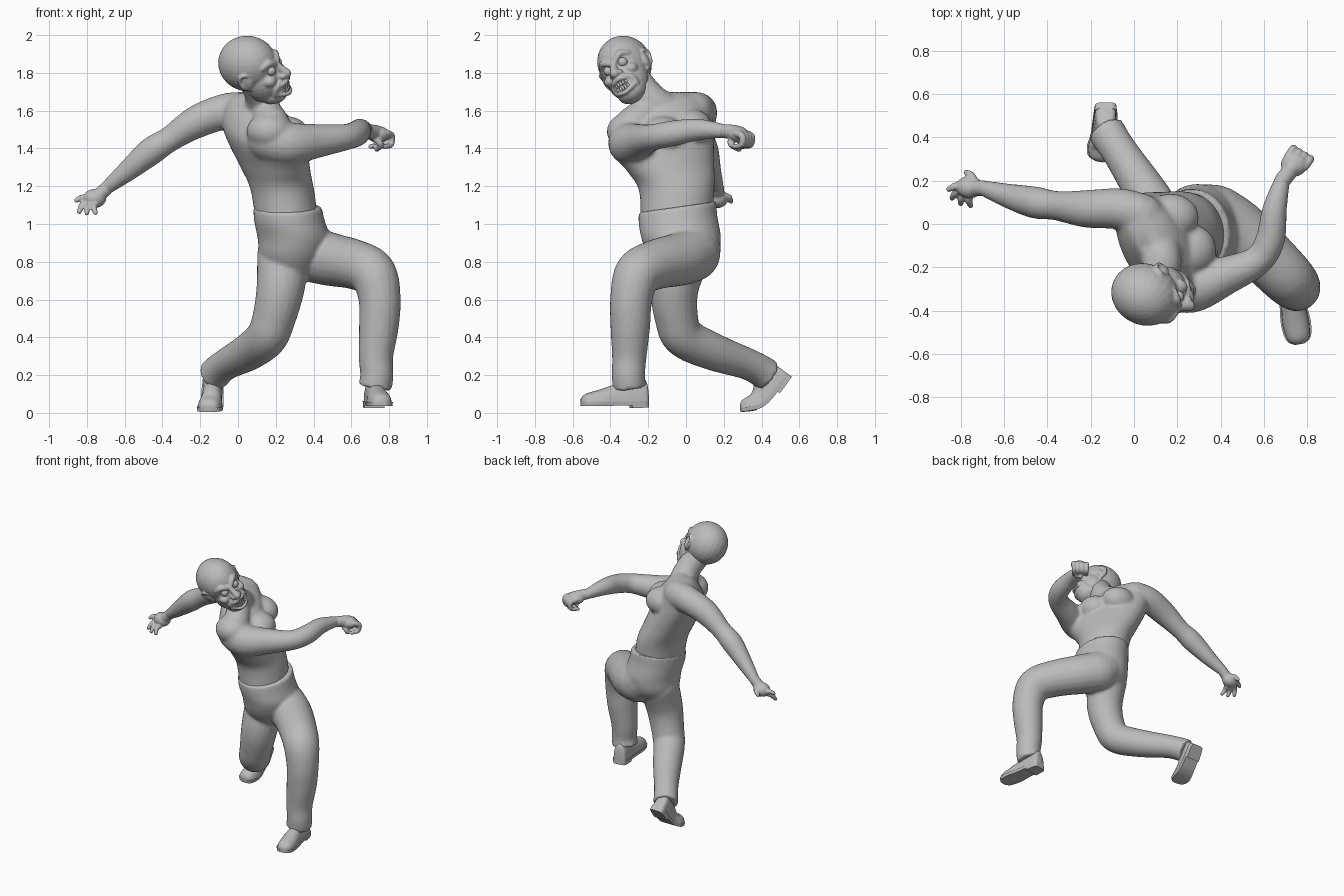
import bpy, bmesh, math
from mathutils import Vector, Matrix

if "Cube" in bpy.data.objects:
    bpy.data.objects.remove(bpy.data.objects["Cube"])

grey = bpy.data.materials.new("plain grey")
grey.use_nodes = True
grey.diffuse_color = (0.5, 0.5, 0.5, 1)
grey.node_tree.nodes["Principled BSDF"].inputs["Base Color"].default_value = (0.5, 0.5, 0.5, 1)


def spline(keys, steps=6):
    """Catmull-Rom through tuples of numbers."""
    k = [keys[0]] + list(keys) + [keys[-1]]
    out = []
    for i in range(1, len(k) - 2):
        for s in range(steps):
            t = s / steps
            out.append([0.5 * (2 * b + (c - a) * t + (2 * a - 5 * b + 4 * c - d) * t * t
                               + (3 * b - a - 3 * c + d) * t ** 3)
                        for a, b, c, d in zip(*k[i - 1:i + 3])])
    return out + [list(keys[-1])]


def skin_rings(bm, rings):
    """Bridge rings of points and cap both ends."""
    loops = [[bm.verts.new(p) for p in r] for r in rings]
    n = len(loops[0])
    for a, b in zip(loops, loops[1:]):
        for i in range(n):
            bm.faces.new((a[i], a[(i + 1) % n], b[(i + 1) % n], b[i]))
    bm.faces.new(loops[0][::-1])
    bm.faces.new(loops[-1])


def ball(bm, pos, size, frame=Matrix()):
    size = size if isinstance(size, tuple) else (size,) * 3
    bmesh.ops.create_uvsphere(bm, u_segments=24, v_segments=16, radius=1,
                              matrix=frame @ Matrix.Translation(pos) @ Matrix.Diagonal((*size, 1)))


def tube(bm, keys, sides=20, frame=Matrix(), round_end=True):
    """Limb through (x, y, z, radius) keys; the far end is round or cut flat."""
    pts = spline(keys)
    rings = []
    for i, p in enumerate(pts):
        d = Vector(pts[min(i + 1, len(pts) - 1)][:3]) - Vector(pts[max(i - 1, 0)][:3])
        u = d.orthogonal().normalized() if i == 0 else (u - d * u.dot(d) / d.dot(d)).normalized()
        v = d.normalized().cross(u)
        rings.append([frame @ (Vector(p[:3]) + p[3] * (u * math.cos(a) + v * math.sin(a)))
                      for a in (math.tau * j / sides for j in range(sides))])
    skin_rings(bm, rings)
    for k in (keys[0], keys[-1]) if round_end else keys[:1]:
        ball(bm, k[:3], k[3] * 0.98, frame)


def trunk(bm, keys):
    """Oval loft: x, y, z, long radius, short radius, angle, slope of the ring."""
    rings = []
    for x, y, z, a, b, ang, slope in spline(keys):
        c, s = math.cos(math.radians(ang)), math.sin(math.radians(ang))
        ring = []
        for j in range(40):
            p, q = a * math.cos(math.tau * j / 40), b * math.sin(math.tau * j / 40)
            ring.append(Vector((x + p * c - q * s, y + p * s + q * c, z + slope * p)))
        rings.append(ring)
    skin_rings(bm, rings)


def finish(name, bm, voxel=0, smooth=0):
    bmesh.ops.recalc_face_normals(bm, faces=bm.faces)
    mesh = bpy.data.meshes.new(name)
    bm.to_mesh(mesh)
    bm.free()
    mesh.materials.append(grey)
    ob = bpy.data.objects.new(name, mesh)
    bpy.context.collection.objects.link(ob)
    bpy.ops.object.select_all(action='DESELECT')
    ob.select_set(True)
    bpy.context.view_layer.objects.active = ob
    if voxel:
        m = ob.modifiers.new("fuse", 'REMESH')
        m.mode, m.voxel_size, m.use_smooth_shade = 'VOXEL', voxel, True
        bpy.ops.object.modifier_apply(modifier=m.name)
    if smooth:
        m = ob.modifiers.new("relax", 'SMOOTH')
        m.factor, m.iterations = 0.5, smooth
        bpy.ops.object.modifier_apply(modifier=m.name)
    bpy.ops.object.shade_smooth_by_angle(angle=math.radians(50))


# Upper body: twisted chest, neck and both arms
bm = bmesh.new()
trunk(bm, [(.26, -.05, 1.0, .19, .165, -90, 0), (.235, -.05, 1.18, .2, .168, -85, 0),
           (.195, -.08, 1.3, .24, .175, -65, -.1), (.145, -.12, 1.44, .295, .178, -56, -.25),
           (.12, -.11, 1.55, .27, .15, -56, -.33), (.105, -.09, 1.63, .18, .11, -56, -.33),
           (.1, -.1, 1.67, .09, .07, -56, -.3)])
tube(bm, [(.1, -.08, 1.57, .11), (.13, -.19, 1.66, .09), (.085, -.29, 1.78, .09)])
# Shoulder slopes and chest muscles
tube(bm, [(.14, -.18, 1.62, .075), (.18, -.28, 1.53, .095)])
tube(bm, [(.12, -.12, 1.64, .06), (.02, .06, 1.615, .085)])
ball(bm, (.17, .03, 1.51), (.13, .11, .1))
ball(bm, (.26, -.12, 1.47), (.12, .12, .1))
# Drawn-back arm
tube(bm, [(.04, .04, 1.6, .1), (-.07, .07, 1.595, .095), (-.22, .07, 1.54, .087), (-.36, .085, 1.45, .068),
          (-.46, .1, 1.385, .074), (-.58, .13, 1.285, .057), (-.71, .17, 1.18, .034)])
# Swinging arm
tube(bm, [(.17, -.27, 1.45, .125), (.27, -.295, 1.425, .115), (.42, -.24, 1.44, .09), (.57, -.17, 1.46, .07),
          (.63, -.07, 1.48, .068), (.65, .07, 1.5, .057), (.69, .22, 1.49, .034)])
ball(bm, (.17, -.3, 1.49), (.125, .12, .1))
finish("upper_body", bm, .012, 5)

# Open hand of the drawn-back arm
bm = bmesh.new()
ball(bm, (-.76, .17, 1.135), (.062, .052, .05))
tube(bm, [(-.69, .165, 1.195, .036), (-.75, .165, 1.14, .038)])
for root, tip in (((-.79, .185, 1.135), (-.855, .16, 1.125)), ((-.795, .165, 1.115), (-.84, .12, 1.065)),
                  ((-.78, .145, 1.1), (-.8, .095, 1.058)), ((-.755, .135, 1.1), (-.755, .085, 1.06))):
    mid = (Vector(root) + Vector(tip)) / 2 + Vector((-.008, 0, .008))
    tube(bm, [(*root, .019), (*mid, .017), (*tip, .013)], 10)
tube(bm, [(-.735, .19, 1.15, .022), (-.755, .225, 1.14, .019), (-.775, .238, 1.12, .013)], 10)
finish("open_hand", bm, .006, 2)

# Clenched hand of the swinging arm
bm = bmesh.new()
ball(bm, (.74, .275, 1.475), (.062, .055, .043))
tube(bm, [(.68, .19, 1.493, .036), (.73, .26, 1.485, .04)])
for i in range(4):
    x, y = .81 - .026 * i, .285 + .016 * i
    tube(bm, [(x - .02, y - .02, 1.48, .019), (x + .003, y + .013, 1.465, .019),
              (x, y + .01, 1.42, .016), (x - .03, y - .03, 1.41, .013)], 10)
tube(bm, [(.73, .24, 1.45, .019), (.755, .24, 1.42, .017), (.735, .28, 1.395, .014)], 10)
finish("clenched_hand", bm, .006, 2)

# Head in its own tilted frame: x forward, y left, z up
left = Vector((.33, .8, .5)).normalized()
up = Vector((.88, -.45, -.1)).cross(left).normalized()
fwd = left.cross(up)
head = Matrix((fwd, left, up)).transposed().to_4x4()
head.translation = (.09, -.32, 1.815)
bm = bmesh.new()
ball(bm, (-.035, 0, .038), (.16, .14, .15), head)
ball(bm, (.04, 0, -.05), (.11, .112, .13), head)
ball(bm, (.08, 0, -.13), (.082, .08, .06), head)
ball(bm, (.13, 0, -.085), (.042, .062, .06), head)
# Nose, brows, cheeks and grin folds
tube(bm, [(.12, 0, .05, .018), (.148, 0, .02, .02), (.178, 0, -.012, .025)], 12, head)
for s in (-1, 1):
    ball(bm, (.16, s * .024, -.018), (.02, .016, .015), head)
    tube(bm, [(.124, s * .02, .055, .017), (.108, s * .055, .075, .019), (.08, s * .085, .06, .016)], 12, head)
    ball(bm, (.098, s * .07, -.025), (.04, .034, .03), head)
    tube(bm, [(.152, s * .03, -.04, .012), (.135, s * .062, -.07, .014), (.12, s * .064, -.11, .014)], 12, head)
    # Ear shell with rim and lobe
    ball(bm, (.0, s * .125, -.005), (.03, .018, .045), head)
    tube(bm, [(.02, s * .12, .02, .009), (-.005, s * .142, .045, .01), (-.035, s * .147, .02, .01),
              (-.025, s * .138, -.03, .01), (.005, s * .115, -.055, .01)], 10, head)
# Snarling lips
for z, bow in ((-.055, .012), (-.122, -.012)):
    tube(bm, [(.135, -.06, z - bow, .011), (.168, -.03, z, .012), (.176, 0, z + bow / 2, .012),
              (.168, .03, z, .012), (.135, .06, z - bow, .011)], 10, head)
finish("head", bm, .006, 4)

bm = bmesh.new()
for s in (-1, 1):
    ball(bm, (.112, s * .047, .026), .026, head)
finish("eyes", bm)

bm = bmesh.new()
for z in (-.074, -.102):
    for i in range(-3, 4):
        ball(bm, (.171 - .0025 * i * i, i * .015, z), (.01, .0075, .015), head)
finish("teeth", bm)

# Trousers: pelvis, planted leg and trailing leg with open cuffs
bm = bmesh.new()
trunk(bm, [(.28, -.03, .72, .1, .1, -90, 0), (.285, -.02, .82, .18, .17, -90, 0),
           (.295, -.025, .92, .21, .19, -90, 0), (.272, -.042, 1.02, .208, .187, -90, -.1),
           (.262, -.045, 1.09, .206, .18, -90, -.14)])
ball(bm, (.34, .05, .87), (.14, .135, .14))
tube(bm, [(.37, .035, .845, .15), (.48, -.03, .815, .142), (.62, -.16, .785, .132), (.715, -.255, .735, .125),
          (.75, -.29, .6, .112), (.745, -.295, .45, .105), (.73, -.3, .3, .092), (.735, -.305, .2, .088),
          (.725, -.3, .135, .09)], round_end=False)
tube(bm, [(.24, -.01, .84, .14), (.225, -.06, .66, .128), (.19, -.05, .5, .115), (.15, -.01, .4, .11),
          (.06, .14, .325, .1), (-.05, .31, .265, .085), (-.1, .385, .23, .084),
          (-.128, .43, .2, .088)], round_end=False)
finish("trousers", bm, .012, 4)


def sole_path(points):
    pts = [Vector(p) for p in spline(points, 10)]
    def at(t):
        f = t * (len(pts) - 1)
        i = min(int(f), len(pts) - 2)
        return pts[i].lerp(pts[i + 1], f - i), (pts[min(i + 2, len(pts) - 1)] - pts[max(i - 1, 0)]).normalized()
    return at


def shoe(side, points):
    """Upper, sole and heel swept along the sole line from heel to toe."""
    at = sole_path(points)
    shape = spline([(0, .03, .07), (.06, .046, .115), (.28, .052, .125), (.45, .054, .1),
                    (.7, .062, .068), (.9, .05, .046), (1, .02, .022)], 4)
    for part, low, grow, end in (("upper", 0, 1, 1), ("sole", -.018, 1.12, 1), ("heel", -.032, 1.1, .3)):
        bm = bmesh.new()
        rings = []
        for t, w, h in shape:
            if t > end:
                continue
            p, d = at(max(0, min(1, t)))
            across = Vector((0, 0, 1)).cross(d) if abs(d.z) < .3 else Vector((1, 0, 0))
            across = (across if across.x > 0 else -across).normalized()
            rise = d.cross(across).normalized()
            ring = []
            for j in range(20):
                a = math.tau * j / 20
                v = max(math.sin(a), 0) ** .8 * h if part == "upper" else (low if math.sin(a) < 0 else .003)
                ring.append(p + across * math.cos(a) * w * grow + rise * v)
            rings.append(ring)
        skin_rings(bm, rings)
        finish(side + "_shoe_" + part, bm)


shoe("planted", [(.71, -.2, .06), (.735, -.38, .056), (.765, -.555, .054)])
shoe("trailing", [(-.13, .535, .21), (-.14, .41, .055), (-.16, .29, .022)])
